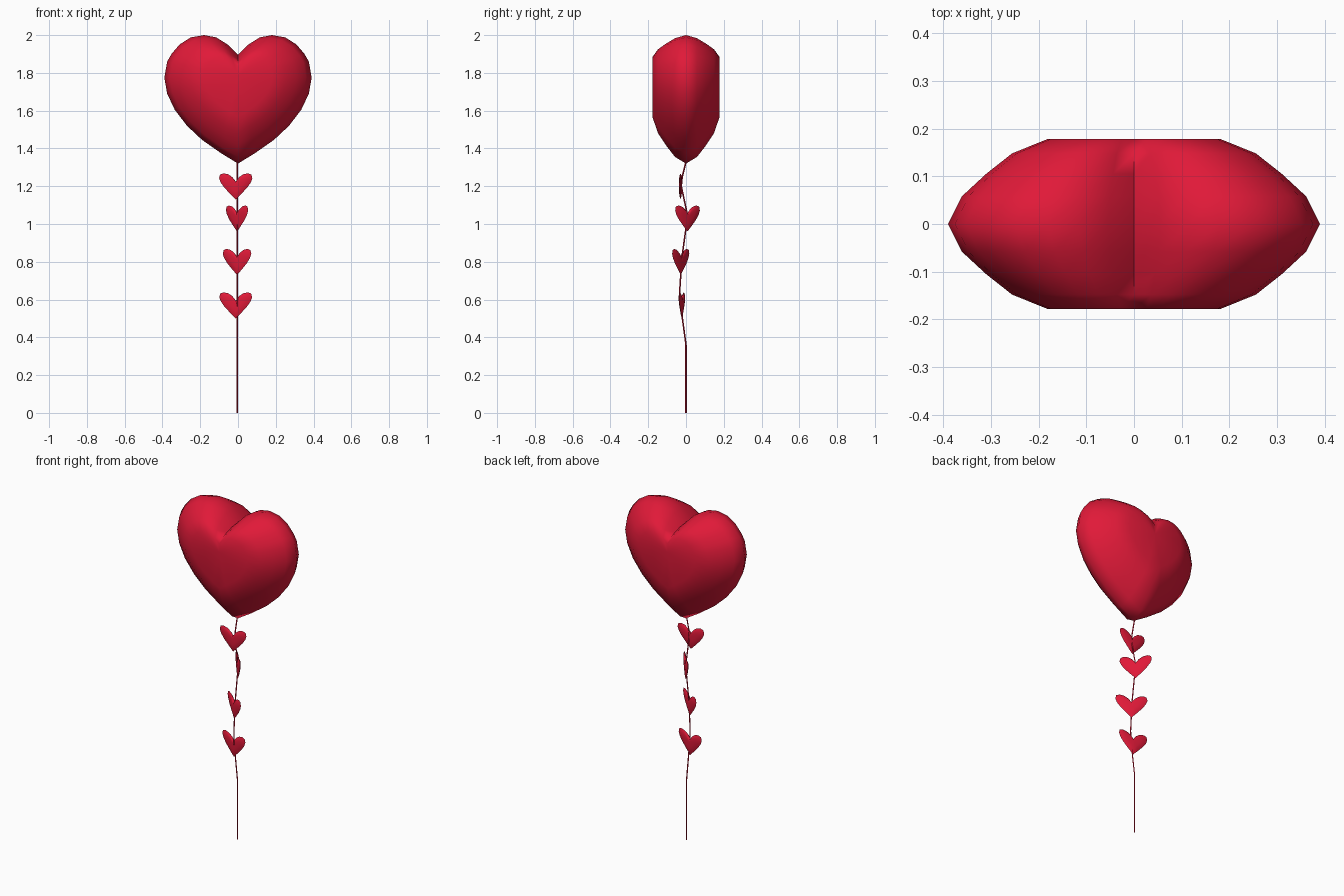
import bpy, bmesh, math

if "Cube" in bpy.data.objects:
    bpy.data.objects.remove(bpy.data.objects["Cube"])

red = bpy.data.materials.new("red")
red.diffuse_color = (0.75, 0.01, 0.04, 1)
red.use_nodes = True
red.node_tree.nodes["Principled BSDF"].inputs["Base Color"].default_value = red.diffuse_color


def finish(ob, angle):
    ob.data.materials.append(red)
    bpy.ops.object.select_all(action='DESELECT')
    ob.select_set(True)
    bpy.context.view_layer.objects.active = ob
    bpy.ops.object.shade_smooth_by_angle(angle=math.radians(angle))


def heart(name, half, zc, rings, loc, turn=0, angle=60):
    """Heart outline shrunk towards (0, zc) in rings of (scale, depth), front and back."""
    outline = half + [(-x, z) for x, z in half[-2:0:-1]]
    n = len(outline)
    bm = bmesh.new()
    levels = [(s, -d) for s, d in reversed(rings)] + [(1, 0)] + rings
    loops = [[bm.verts.new((x * s, d, zc + (z - zc) * s)) for x, z in outline]
             for s, d in levels]
    for a, b in zip(loops, loops[1:]):
        for i in range(n):
            j = (i + 1) % n
            bm.faces.new((a[i], a[j], b[j], b[i]))
    for loop, d in ((loops[0], levels[0][1]), (loops[-1], levels[-1][1])):
        c = bm.verts.new((0, d, zc))
        for i in range(n):
            bm.faces.new((loop[i], loop[(i + 1) % n], c))
    bmesh.ops.recalc_face_normals(bm, faces=bm.faces)
    me = bpy.data.meshes.new(name)
    bm.to_mesh(me)
    bm.free()
    ob = bpy.data.objects.new(name, me)
    bpy.context.collection.objects.link(ob)
    ob.location = loc
    ob.rotation_euler.z = math.radians(turn)
    finish(ob, angle)


# Balloon
big = [(0, 1.895), (0.055, 1.95), (0.115, 1.988), (0.18, 2.0), (0.25, 1.988),
       (0.31, 1.95), (0.352, 1.90), (0.375, 1.86), (0.39, 1.775), (0.375, 1.69),
       (0.335, 1.605), (0.27, 1.52), (0.19, 1.445), (0.09, 1.375), (0, 1.32)]
heart("heart_balloon", big, 1.783,
      [(0.925, 0.058), (0.795, 0.105), (0.655, 0.148), (0.465, 0.178)], (0, 0, 0), angle=80)

# Small hearts along the string
small = [(0, 0.095), (0.018, 0.118), (0.04, 0.133), (0.065, 0.138), (0.083, 0.132),
         (0.088, 0.112), (0.08, 0.09), (0.06, 0.062), (0.03, 0.03), (0, 0)]
for i, (x, y, z, turn) in enumerate([(-0.012, -0.022, 0.50, -10), (-0.005, -0.028, 0.73, -31),
                                     (-0.005, 0.008, 0.96, -48), (-0.012, -0.029, 1.13, 0)]):
    heart(f"small_heart_{i + 1}", small, 0.08, [(0.8, 0.005), (0.5, 0.008)],
          (x, y, z), turn)

# String
cu = bpy.data.curves.new("string", 'CURVE')
cu.dimensions = '3D'
cu.bevel_depth = 0.004
cu.bevel_resolution = 0
cu.use_fill_caps = True
path = [(0, 0), (0, 0.36), (-0.03, 0.58), (-0.033, 0.65), (-0.022, 0.82), (0, 0.98),
        (0.005, 1.06), (-0.025, 1.2), (-0.02, 1.25), (0, 1.33)]
sp = cu.splines.new('POLY')
sp.points.add(len(path) - 1)
for p, (y, z) in zip(sp.points, path):
    p.co = (-0.004, y, z, 1)
string = bpy.data.objects.new("string", cu)
bpy.context.collection.objects.link(string)
bpy.ops.object.select_all(action='DESELECT')
string.select_set(True)
bpy.context.view_layer.objects.active = string
bpy.ops.object.convert(target='MESH')
finish(bpy.context.view_layer.objects.active, 60)
